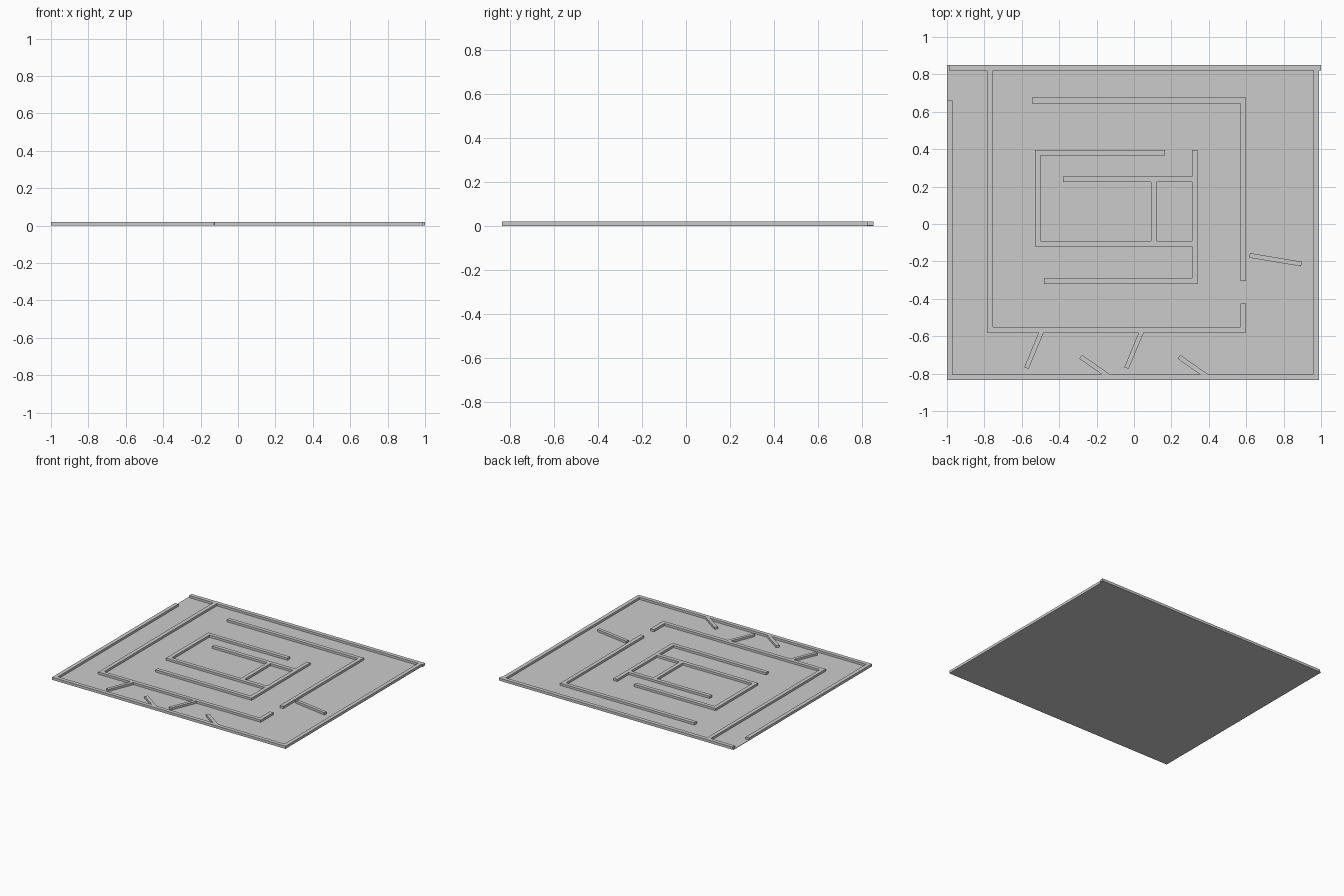
import bpy
from mathutils import Vector

if "Cube" in bpy.data.objects:
    bpy.data.objects.remove(bpy.data.objects["Cube"])

WALL, BASE, TOP = 0.03, 0.003, 0.02


def prism(name, outline, z0, z1):
    """Extrude a closed 2D outline between two heights."""
    n = len(outline)
    verts = [(x, y, z) for z in (z0, z1) for x, y in outline]
    faces = [list(range(n))[::-1], list(range(n, 2 * n))]
    faces += [[i, (i + 1) % n, n + (i + 1) % n, n + i] for i in range(n)]
    mesh = bpy.data.meshes.new(name)
    mesh.from_pydata(verts, [], faces)
    mesh.update()
    obj = bpy.data.objects.new(name, mesh)
    bpy.context.collection.objects.link(obj)
    return obj


def wall(name, path, width=WALL, top=TOP):
    """Wall of constant width following a centre line, with mitred corners."""
    pts = [Vector(p) for p in path]
    dirs = [(b - a).normalized() for a, b in zip(pts, pts[1:])]
    left, right = [], []
    for i, p in enumerate(pts):
        n0 = Vector((-dirs[max(i - 1, 0)].y, dirs[max(i - 1, 0)].x))
        d1 = dirs[min(i, len(dirs) - 1)]
        n1 = Vector((-d1.y, d1.x))
        off = (n0 + n1) / (1 + n0.dot(n1)) * width / 2
        left.append(p + off)
        right.append(p - off)
    return prism(name, right + left[::-1], BASE * 0.5, top)


# Thin floor plate
prism("floor_plate", [(-1, -0.835), (0.99, -0.835), (0.99, 0.85), (-1, 0.85)], 0, BASE)

# Outer boundary, with the entrance gap at the back left
wall("outer_wall", [(-0.985, 0.66), (-0.985, -0.82), (0.975, -0.82), (0.975, 0.82)])
wall("outer_back_wall", [(1.0, 0.835), (-0.99, 0.835)])

# Middle ring
wall("middle_wall_front", [(-0.77, 0.82), (-0.77, -0.565), (0.585, -0.565), (0.585, -0.425)])
wall("middle_wall_back", [(0.585, -0.305), (0.585, 0.66), (-0.545, 0.66)])

# Inner chambers
wall("inner_wall_left", [(0.165, 0.38), (-0.515, 0.38), (-0.515, -0.105), (0.31, -0.105)])
wall("inner_wall_right", [(0.325, 0.395), (0.325, -0.305), (-0.48, -0.305)])
wall("inner_crossbar", [(-0.38, 0.24), (0.31, 0.24)])
wall("inner_divider", [(0.105, 0.225), (0.105, -0.09)])

# Slanted barriers in the corridors
wall("side_barrier", [(0.618, -0.168), (0.895, -0.214)], 0.025, TOP + 0.0005)
for i, x in enumerate((-0.49, 0.045)):
    wall(f"corridor_barrier_inner_{i + 1}", [(x, -0.565), (x - 0.085, -0.77)], 0.025, TOP - 0.0005)
for i, x in enumerate((-0.12, 0.405)):
    wall(f"corridor_barrier_outer_{i + 1}", [(x, -0.825), (x - 0.165, -0.71)], 0.025, TOP - 0.0005)
